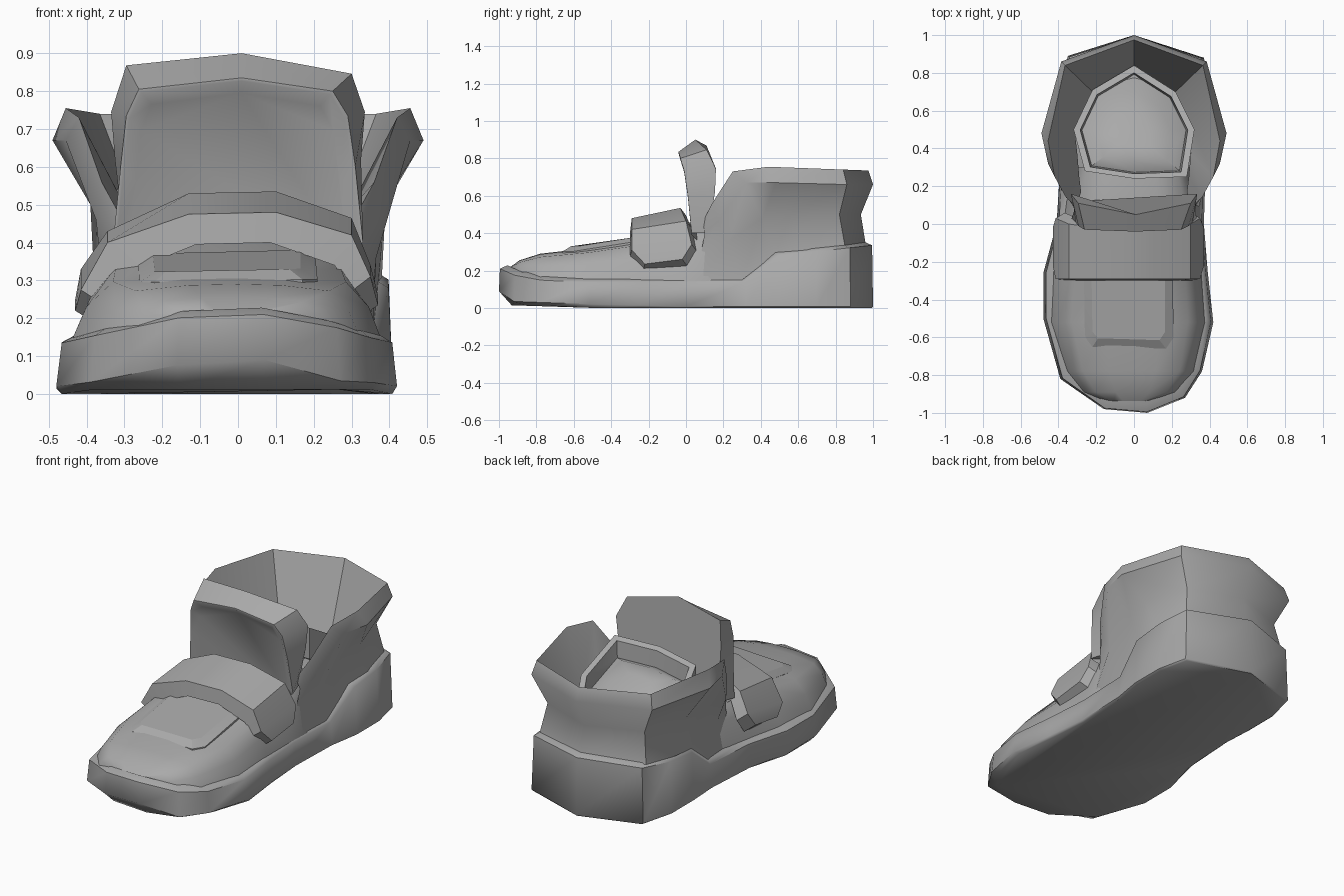
import bpy, bmesh, math

grey = bpy.data.materials.new("mid grey")
grey.diffuse_color = (0.4, 0.4, 0.4, 1)


def lerp_table(table, v):
    for (a, p), (b, q) in zip(table, table[1:]):
        if v <= b:
            return p + (q - p) * max(0, (v - a) / (b - a))
    return table[-1][1]


def loft(name, rows, closed=True, cap_start=False, cap_end=False, angle=35, flip=False):
    """Skin a list of equal-length point rows, optionally closing and capping them."""
    bm = bmesh.new()
    grid = [[bm.verts.new(p) for p in row] for row in rows]
    n = len(rows[0])
    for a, b in zip(grid, grid[1:]):
        for i in range(n if closed else n - 1):
            j = (i + 1) % n
            bm.faces.new((a[i], a[j], b[j], b[i]))
    if cap_start:
        bm.faces.new(grid[0][::-1])
    if cap_end:
        bm.faces.new(grid[-1])
    bmesh.ops.remove_doubles(bm, verts=bm.verts, dist=0.0005)
    if closed and cap_start and cap_end:
        bmesh.ops.recalc_face_normals(bm, faces=bm.faces)
    elif flip:
        bmesh.ops.reverse_faces(bm, faces=bm.faces)
    me = bpy.data.meshes.new(name)
    bm.to_mesh(me)
    bm.free()
    me.materials.append(grey)
    ob = bpy.data.objects.new(name, me)
    bpy.context.collection.objects.link(ob)
    bpy.context.view_layer.objects.active = ob
    ob.select_set(True)
    bpy.ops.object.shade_smooth_by_angle(angle=math.radians(angle))
    ob.select_set(False)
    return ob


# sole: outline raised by a height curve, with a narrow ledge on top
outline = [(0.07, -1), (0.27, -0.92), (0.36, -0.78), (0.42, -0.52), (0.39, -0.25),
           (0.37, 0), (0.38, 0.32), (0.41, 0.5), (0.41, 0.7), (0.37, 0.88), (0, 1),
           (-0.35, 0.89), (-0.40, 0.7), (-0.40, 0.5), (-0.39, 0.32), (-0.41, 0),
           (-0.48, -0.26), (-0.48, -0.5), (-0.39, -0.82), (-0.16, -0.98)]
sole_top = [(-1, 0.21), (-0.92, 0.175), (-0.8, 0.15), (-0.5, 0.135), (0.32, 0.14),
            (0.5, 0.28), (1, 0.335)]
sole_low = [(-1, 0.09), (-0.92, 0.035), (-0.5, 0.02), (0, 0.008), (1, 0.008)]


def sole_row(sx, sy, dz, heights):
    return [(x * sx, y * sy, lerp_table(heights, y) + dz) for x, y in outline]


bottom = [(x * 0.97, y * (0.93 if y < 0 else 0.995), 0.012 if y < -0.6 else 0) for x, y in outline]
loft("sole", [bottom, sole_row(1, 1, 0, sole_low), sole_row(0.97, 0.995, 0, sole_top),
              sole_row(0.90, 0.955, 0.018, sole_top)], cap_start=True, cap_end=True, angle=52)

# forefoot: arched sections from toe to throat (y, left, right, base, top)
sections = [(-0.945, -0.14, 0.07, 0.205, 0.215), (-0.89, -0.27, 0.23, 0.17, 0.255),
            (-0.78, -0.36, 0.32, 0.155, 0.29), (-0.52, -0.44, 0.38, 0.14, 0.32),
            (-0.25, -0.43, 0.36, 0.14, 0.365), (0.0, -0.375, 0.35, 0.14, 0.455),
            (0.12, -0.36, 0.355, 0.14, 0.46), (0.3, -0.31, 0.30, 0.15, 0.44)]
arch = [(1, 0), (0.91, 0.5), (0.75, 0.87), (0.36, 0.98)]
rows = []
for y, l, r, b, t in sections:
    left = [(l * f, y, b + (t - b) * h) for f, h in arch]
    right = [(r * f, y, b + (t - b) * h) for f, h in reversed(arch)]
    rows.append(left + [(0, y, t)] + right)
loft("forefoot", rows, closed=False, cap_start=True, angle=50)

# ankle: half the columns from throat to heel, each running base, waist, lip, lining
columns = [
    [(.345, .07, .14), (.315, .08, .29), (.325, .10, .40), (.305, .09, .46), (.28, .17, .42)],
    [(.355, .30, .15), (.365, .23, .36), (.375, .17, .46), (.36, .14, .56), (.29, .25, .48)],
    [(.37, .48, .29), (.37, .41, .48), (.455, .32, .67), (.42, .25, .73), (.30, .37, .50)],
    [(.38, .64, .31), (.39, .56, .5), (.49, .48, .67), (.455, .44, .755), (.315, .5, .46)],
    [(.34, .85, .33), (.31, .82, .5), (.385, .86, .66), (.365, .84, .74), (.22, .70, .36)],
    [(0, .96, .345), (0, .935, .5), (0, 1, .66), (0, .975, .735), (0, .83, .29)]]
full = columns + [[(-x, y, z) for x, y, z in c] for c in columns[-2::-1]]
loft("ankle_and_collar", full, closed=False, angle=45, flip=True)

# inner cuff: ring sloping down towards the heel, with a domed filling
ring = [(0, 0.84), (0.22, 0.70), (0.32, 0.50), (0.28, 0.25), (0, 0.24), (-0.26, 0.28),
        (-0.32, 0.50), (-0.22, 0.71)]


def cuff(s, dz):
    pts = [(x * s, 0.48 + (y - 0.48) * s) for x, y in ring]
    return [(x, y, 0.55 - 0.58 * (y - 0.48) + dz) for x, y in pts]


loft("inner_cuff", [cuff(1, -0.18), cuff(1, 0), cuff(0.89, 0), cuff(0.86, -0.09),
                    cuff(0.62, -0.035), cuff(0.3, -0.01)], cap_start=True, cap_end=True, angle=40)

# tongue: upright flap with a bevelled rim and a sunken front
back = [(-.30, .12, .40), (-.325, .155, .62), (-.335, .16, .745), (-.295, .11, .868), (.01, .05, .90),
        (.30, .11, .846), (.335, .16, .745), (.325, .155, .62), (.30, .12, .40)]
front = [(-.33, .03, .40), (-.31, .01, .60), (-.295, -.01, .735), (-.262, -.03, .805),
         (.01, -.04, .835), (.25, -.03, .80), (.29, -.01, .735), (.31, .01, .60), (.33, .03, .40)]
sunk = [(x * 0.87, y + 0.03, z - 0.04) for x, y, z in front]
loft("tongue", [back, front, [(x * 0.975, y, z - 0.008) for x, y, z in front], sunk],
     cap_start=True, cap_end=True, angle=50)

# strap: thick band over the instep (x, front y, back y, front z, back z)
path = [(-.43, -.22, -.02, .22, .25), (-.415, -.29, .03, .275, .33), (-.345, -.29, .0, .40, .43),
        (-.13, -.29, -.03, .475, .53), (.10, -.29, -.03, .48, .535), (.30, -.29, .0, .42, .465),
        (.35, -.29, .03, .31, .34), (.37, -.22, -.02, .235, .26)]
rows = []
for x, y0, y1, z0, z1 in path:
    rows.append([(x, y0, z0), (x, y1, z1),
                 (x * 0.88, y1 + 0.03, z1 - 0.04),
                 (x * 0.85, y0 - 0.01, z0 - (0.08 if z0 > 0.35 else 0.04))])
loft("strap", rows, cap_start=True, cap_end=True, angle=35)

# toe panel: bevelled U-shaped plate on the toe
panel = [(-.265, -.26), (-.26, -.60), (-.22, -.65), (.17, -.66), (.21, -.60), (.205, -.26)]
inner = [(-.225, -.26), (-.22, -.57), (-.19, -.605), (.135, -.615), (.165, -.57), (.165, -.26)]
ridge = [(s[0], s[4]) for s in sections]


def on_toe(points, dz):
    return [(x, y, lerp_table(ridge, y) - 0.4 * x * x + dz) for x, y in points]


loft("toe_panel", [on_toe(panel, -0.06), on_toe(panel, 0.01), on_toe(inner, 0.028)],
     cap_start=True, cap_end=True, angle=20)
